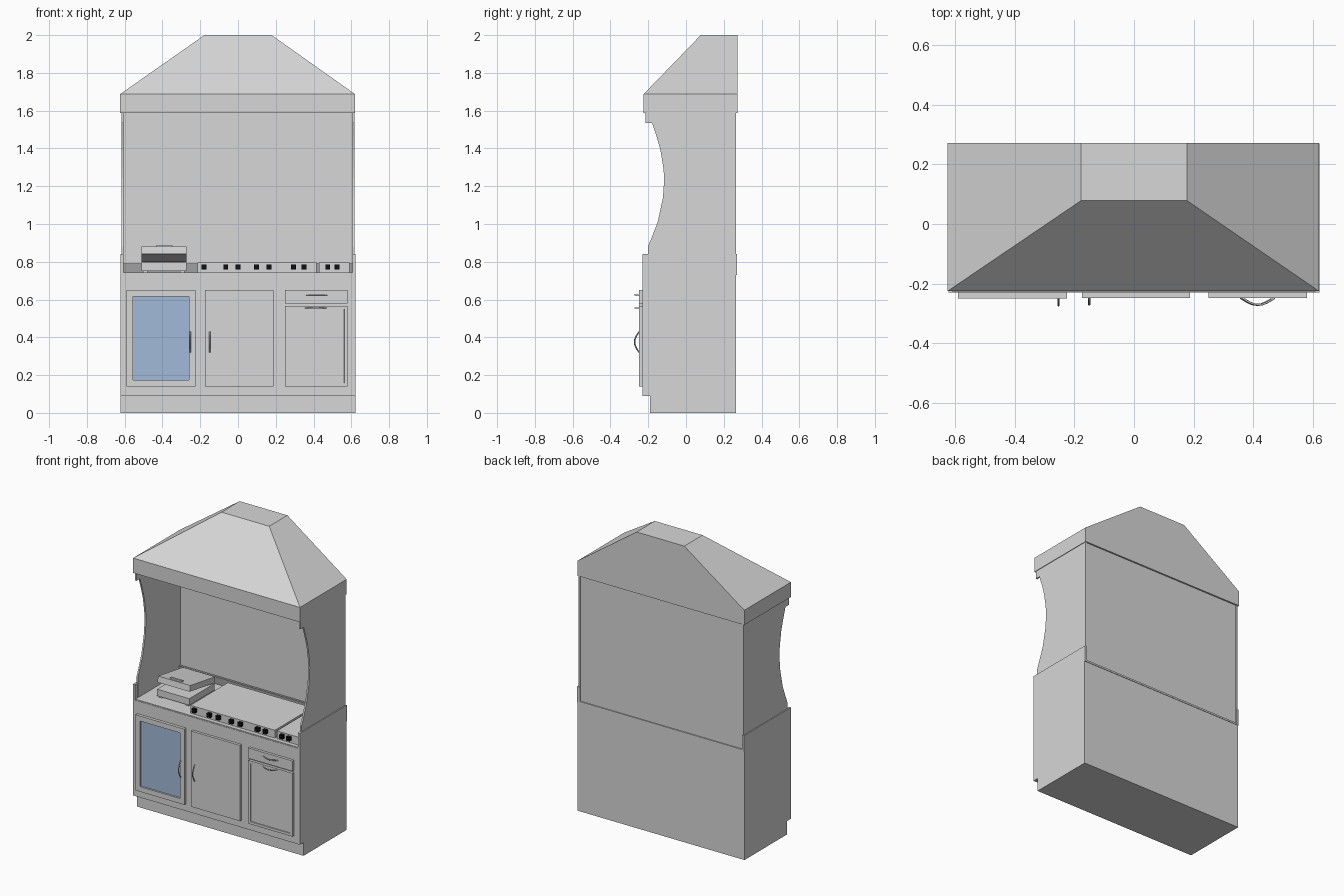
import bpy, bmesh, math
from mathutils import Vector, Matrix

if "Cube" in bpy.data.objects:
    bpy.data.objects.remove(bpy.data.objects["Cube"], do_unlink=True)


def material(name, rgb):
    m = bpy.data.materials.new(name)
    m.use_nodes = True
    m.diffuse_color = (*rgb, 1)
    m.node_tree.nodes["Principled BSDF"].inputs["Base Color"].default_value = (*rgb, 1)
    return m


GREY = material("light grey", (0.68, 0.68, 0.68))
SHADE = material("mid grey", (0.35, 0.35, 0.35))
GLASS = material("blue glass", (0.36, 0.49, 0.69))
BLACK = material("black", (0.005, 0.005, 0.005))


def finish(name, bm, *mats):
    bmesh.ops.recalc_face_normals(bm, faces=bm.faces[:])
    mesh = bpy.data.meshes.new(name)
    bm.to_mesh(mesh)
    bm.free()
    for m in mats:
        mesh.materials.append(m)
    ob = bpy.data.objects.new(name, mesh)
    bpy.context.collection.objects.link(ob)
    return ob


def box_mesh(x, y, z):
    bm = bmesh.new()
    bmesh.ops.create_cube(bm, size=1)
    for v in bm.verts:
        v.co = [r[0] if c < 0 else r[1] for c, r in zip(v.co, (x, y, z))]
    return bm


def box(name, x, y, z, mat=GREY):
    return finish(name, box_mesh(x, y, z), mat)


def side_profile(name, points, x0, x1):
    """Extrude a (y, z) outline along x."""
    bm = bmesh.new()
    face = bm.faces.new([bm.verts.new((x0, y, z)) for y, z in points])
    out = bmesh.ops.extrude_face_region(bm, geom=[face])
    new = [g for g in out["geom"] if isinstance(g, bmesh.types.BMVert)]
    bmesh.ops.translate(bm, verts=new, vec=(x1 - x0, 0, 0))
    return finish(name, bm, GREY)


def front_panel(name, x, z, y, border=0, depth=0, centre=GREY):
    """Door slab, optionally with a sunken centre."""
    bm = box_mesh(x, (y, -0.228), z)
    if border:
        bm.normal_update()
        face = min(bm.faces, key=lambda f: f.calc_center_median().y)
        bmesh.ops.inset_region(bm, faces=[face], thickness=border)
        bmesh.ops.inset_region(bm, faces=[face], thickness=0.001, depth=-depth)
        face.material_index = 1
    return finish(name, bm, GREY, centre)


def handle(name, centre, length, vertical):
    """Bowed bar handle."""
    cu = bpy.data.curves.new(name, "CURVE")
    cu.dimensions = "3D"
    cu.bevel_depth = 0.0035
    cu.bevel_resolution = 1
    cu.use_fill_caps = True
    sp = cu.splines.new("POLY")
    n = 9
    sp.points.add(n - 1)
    for i, p in enumerate(sp.points):
        t = i / (n - 1)
        along = (t - 0.5) * length
        off = Vector((0, -0.024 * math.sin(math.pi * t), 0))
        off += Vector((0, 0, along)) if vertical else Vector((along, 0, 0))
        p.co = (*(Vector(centre) + off), 1)
    cu.materials.append(GREY)
    ob = bpy.data.objects.new(name, cu)
    bpy.context.collection.objects.link(ob)


# Cabinet body with toe kick
side_profile("cabinet_body", [(-0.19, 0), (0.265, 0), (0.265, 0.735), (-0.23, 0.735),
                              (-0.23, 0.09), (-0.19, 0.09)], -0.622, 0.622)
box("countertop", (-0.606, 0.606), (-0.228, 0.268), (0.73, 0.742))
box("low_backsplash", (-0.606, 0.606), (0.235, 0.251), (0.74, 0.79), SHADE)

# Side curbs and curved upper side panels
curve = [(-0.18, 1.535), (-0.155, 1.46), (-0.135, 1.39), (-0.12, 1.3), (-0.115, 1.24),
         (-0.122, 1.14), (-0.15, 1.01), (-0.185, 0.92), (-0.202, 0.88)]
outline = [(0.266, 0.74), (0.266, 1.59), (-0.215, 1.59), (-0.215, 1.535),
           *curve, (-0.202, 0.74)]
for side, s in (("left", 1), ("right", -1)):
    box(side + "_curb", sorted((s * 0.607, s * 0.622)), (-0.23, 0.27), (0.73, 0.84))
    side_profile(side + "_upper_panel", outline, s * 0.605, s * 0.616)
box("back_panel", (-0.606, 0.606), (0.25, 0.261), (0.74, 1.59))

# Hood: skirt and tapered canopy
box("hood_skirt", (-0.625, 0.62), (-0.225, 0.272), (1.587, 1.687))
bm = box_mesh((-0.625, 0.62), (-0.225, 0.272), (1.687, 2.0))
for v in bm.verts:
    if v.co.z > 1.9:
        v.co.x = math.copysign(0.178, v.co.x)
        v.co.y = max(v.co.y, 0.078)
finish("hood_canopy", bm, GREY)

# Doors, drawer and handles
front_panel("glass_door", (-0.59, -0.225), (0.14, 0.65), -0.25, 0.048, 0.01, GLASS)
front_panel("middle_door", (-0.175, 0.188), (0.14, 0.65), -0.248)
front_panel("drawer", (0.25, 0.58), (0.58, 0.65), -0.248)
front_panel("appliance_door", (0.25, 0.58), (0.14, 0.567), -0.248, 0.024, 0.006)
handle("glass_door_handle", (-0.253, -0.249, 0.375), 0.11, True)
handle("middle_door_handle", (-0.15, -0.247, 0.375), 0.11, True)
handle("drawer_handle", (0.417, -0.247, 0.625), 0.11, False)
handle("appliance_handle", (0.412, -0.247, 0.555), 0.11, False)

# Cooktops with control knobs
for name, x, knobs in (("main_cooktop", (-0.215, 0.415),
                        (-0.18, -0.065, 0, 0.098, 0.165, 0.293, 0.35)),
                       ("side_cooktop", (0.43, 0.59), (0.475, 0.525))):
    box(name, x, (-0.2, 0.2), (0.74, 0.795))
    for i, k in enumerate(knobs):
        box(f"{name}_knob_{i + 1}", (k - 0.013, k + 0.013), (-0.222, -0.199),
            (0.76, 0.786), BLACK)

# Countertop press grill with half-open lid
box("grill_base", (-0.512, -0.272), (-0.13, 0.14), (0.752, 0.797))
for fx in (-0.49, -0.295):
    for fy in (-0.11, 0.12):
        box("grill_foot", (fx - 0.012, fx + 0.012), (fy - 0.012, fy + 0.012), (0.741, 0.753))
tilt = (Matrix.Translation((0, 0.14, 0.8)) @ Matrix.Rotation(math.radians(-9), 4, "X")
        @ Matrix.Translation((0, -0.14, -0.8)))
for name, x, y, z in (("grill_lid", (-0.512, -0.272), (-0.13, 0.14), (0.8, 0.84)),
                      ("grill_handle", (-0.435, -0.347), (-0.115, -0.095), (0.84, 0.848))):
    box(name, x, y, z).data.transform(tilt)
